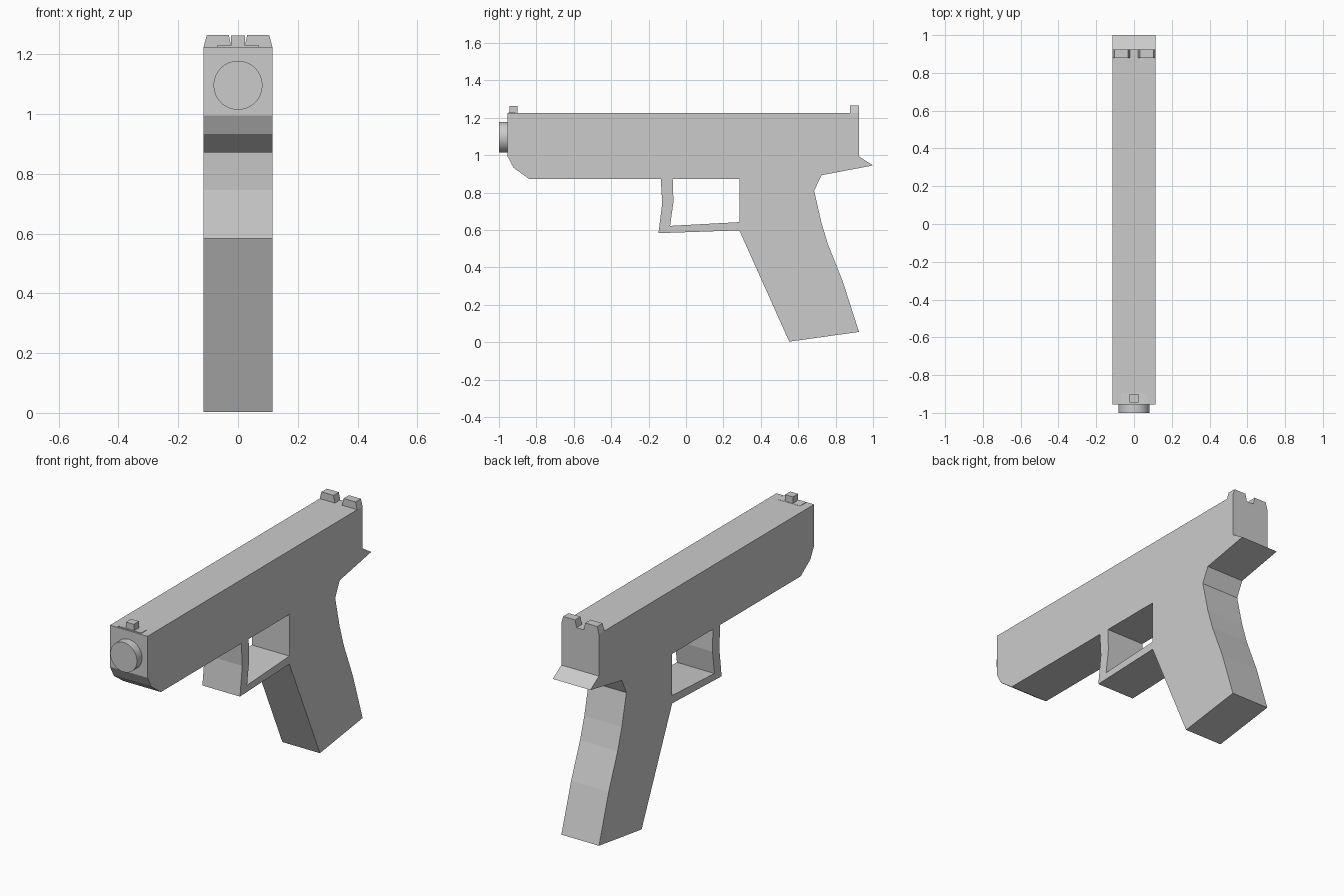
import bpy, bmesh, math
from mathutils import Matrix

if "Cube" in bpy.data.objects:
    bpy.data.objects.remove(bpy.data.objects["Cube"])

HALF = 0.115  # half of the body thickness


def prism(name, outline, to3d, shift):
    """Extrude a flat outline into a closed solid."""
    bm = bmesh.new()
    face = bm.faces.new([bm.verts.new(to3d(a, b)) for a, b in outline])
    new = bmesh.ops.extrude_face_region(bm, geom=[face])["geom"]
    bmesh.ops.translate(bm, vec=shift,
                        verts=[v for v in new if isinstance(v, bmesh.types.BMVert)])
    bmesh.ops.recalc_face_normals(bm, faces=bm.faces[:])
    return finish(name, bm)


def finish(name, bm):
    mesh = bpy.data.meshes.new(name)
    bm.to_mesh(mesh)
    bm.free()
    obj = bpy.data.objects.new(name, mesh)
    bpy.context.collection.objects.link(obj)
    return obj


def side_prism(name, outline, half=HALF):
    return prism(name, outline, lambda y, z: (-half, y, z), (2 * half, 0, 0))


# Body and grip in one side profile (y, z)
side_prism("body_and_grip", [
    (-0.955, 1.225), (-0.955, 0.995), (-0.922, 0.933), (-0.838, 0.872),
    (0.285, 0.872), (0.285, 0.598), (0.552, 0.003), (0.925, 0.055),
    (0.84, 0.32), (0.762, 0.515), (0.725, 0.635), (0.685, 0.81),
    (0.725, 0.893), (1.0, 0.945), (0.925, 0.993), (0.925, 1.225)])

# L-shaped loop under the body
side_prism("guard", [
    (-0.135, 0.872), (-0.127, 0.745), (-0.147, 0.583), (0.285, 0.598),
    (0.285, 0.642), (-0.085, 0.622), (-0.067, 0.75), (-0.071, 0.872)])

# Round front end
bm = bmesh.new()
bmesh.ops.create_cone(bm, cap_ends=True, segments=32, radius1=0.082, radius2=0.082,
                      depth=0.065,
                      matrix=Matrix.Translation((0, -0.9675, 1.096))
                      @ Matrix.Rotation(math.pi / 2, 4, "X"))
muzzle = finish("front_cylinder", bm)
bpy.context.view_layer.objects.active = muzzle
muzzle.select_set(True)
bpy.ops.object.shade_smooth_by_angle(angle=math.radians(40))

# Front post on a thin base
side_prism("front_post_base", [(-0.948, 1.224), (-0.948, 1.229), (-0.898, 1.226), (-0.898, 1.224)], 0.07)
side_prism("front_post", [(-0.945, 1.225), (-0.9, 1.225), (-0.9, 1.263), (-0.945, 1.263)], 0.024)

# Pair of tapered rear posts
for side, label in ((-1, "left"), (1, "right")):
    prism(f"rear_post_{label}",
          [(0.022, 1.225), (HALF, 1.225), (0.104, 1.265), (0.031, 1.265)],
          lambda x, z: (side * x, 0.878, z), (0, 0.047, 0))
